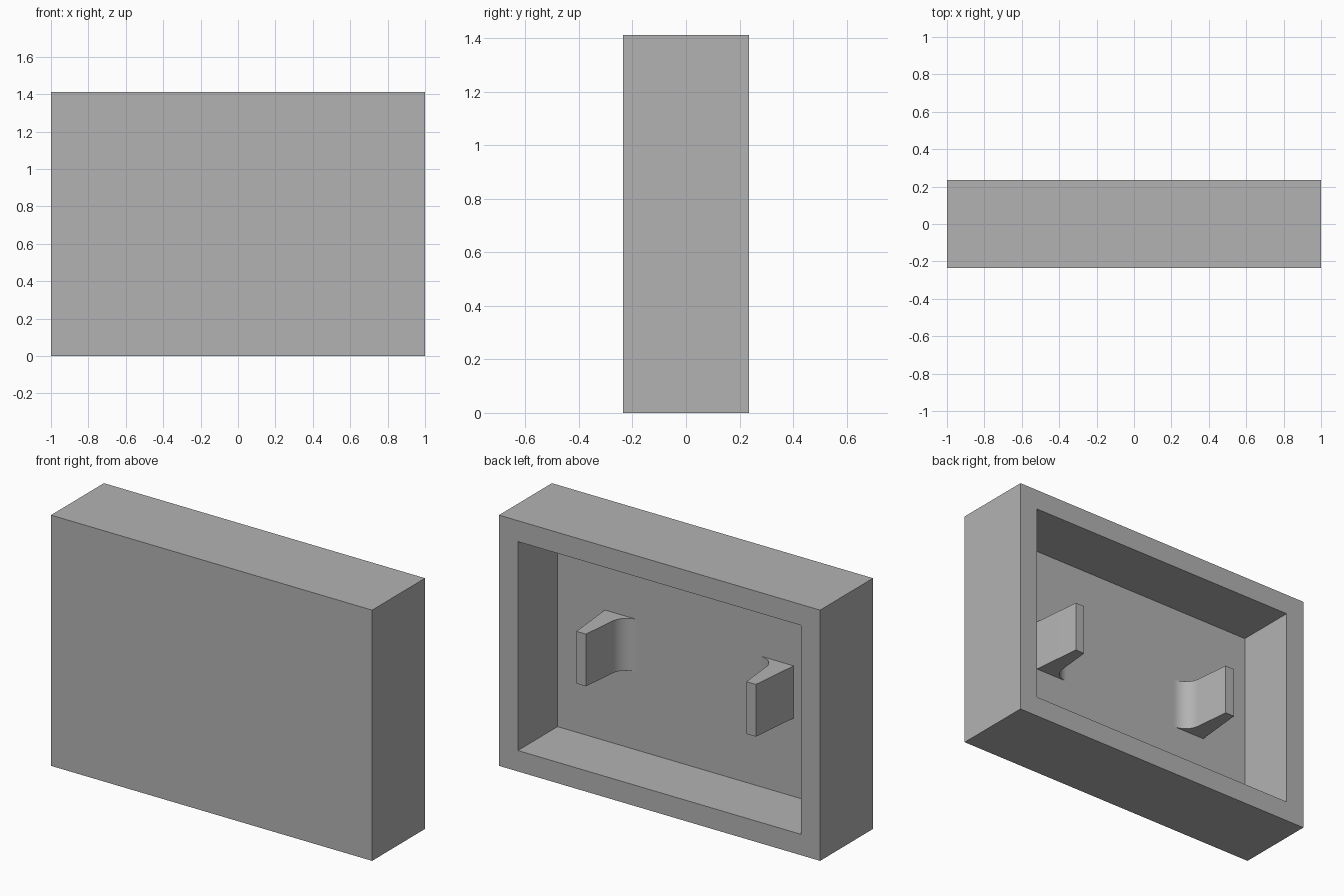
import bpy, bmesh, math

U = 2 / 17                      # module: the block is 17 x 4 x 12 modules
W, D, H = 17 * U, 4 * U, 12 * U

cube = bpy.data.objects.get("Cube")
if cube:
    bpy.data.objects.remove(cube, do_unlink=True)

grey = bpy.data.materials.new("plain_grey")
grey.use_nodes = True
colour = (0.45, 0.45, 0.45, 1)
grey.diffuse_color = colour
grey.node_tree.nodes["Principled BSDF"].inputs["Base Color"].default_value = colour


def add_object(name, bm):
    bmesh.ops.recalc_face_normals(bm, faces=bm.faces[:])
    mesh = bpy.data.meshes.new(name)
    bm.to_mesh(mesh)
    bm.free()
    mesh.materials.append(grey)
    obj = bpy.data.objects.new(name, mesh)
    bpy.context.collection.objects.link(obj)
    return obj


# Box shell, open at the back, with walls one module thick
bm = bmesh.new()
bmesh.ops.create_cube(bm, size=1)
bmesh.ops.scale(bm, vec=(W, D, H), verts=bm.verts[:])
bmesh.ops.translate(bm, vec=(0, 0, H / 2), verts=bm.verts[:])
back = max(bm.faces, key=lambda f: f.calc_center_median().y)
bmesh.ops.inset_region(bm, faces=[back], thickness=U, use_even_offset=True)
floor = bmesh.ops.extrude_face_region(bm, geom=[back])["geom"]
bmesh.ops.translate(bm, vec=(0, -3 * U, 0),
                    verts=[v for v in floor if isinstance(v, bmesh.types.BMVert)])
bmesh.ops.delete(bm, geom=[back], context="FACES_ONLY")
add_object("box_shell", bm)

# Tapered clip arm: x and height above the recess floor, in modules
radius, steps = 0.829, 16
sweep = math.radians(84.3)
profile = [(3.25, -0.1), (5, -0.1), (5, 0), (4.75, 2.5), (4.25, 2.5)]
for i in range(steps + 1):      # fillet from the inner side down to the floor
    a = -math.pi / 2 + sweep * (1 - i / steps)
    profile.append((3.25 + radius * math.cos(a), radius + radius * math.sin(a)))

bm = bmesh.new()
low = H / 2 - 1.25 * U
face = bm.faces.new([bm.verts.new((x * U, -D / 2 + (1 + t) * U, low)) for x, t in profile])
top = bmesh.ops.extrude_face_region(bm, geom=[face])["geom"]
bmesh.ops.translate(bm, vec=(0, 0, 2.5 * U),
                    verts=[v for v in top if isinstance(v, bmesh.types.BMVert)])
arms = add_object("clip_arms", bm)

# Smooth the fillet, then mirror to the other side
bpy.ops.object.select_all(action="DESELECT")
arms.select_set(True)
bpy.context.view_layer.objects.active = arms
bpy.ops.object.shade_smooth_by_angle(angle=math.radians(30))
arms.modifiers.new("mirror", "MIRROR").use_axis[0] = True
